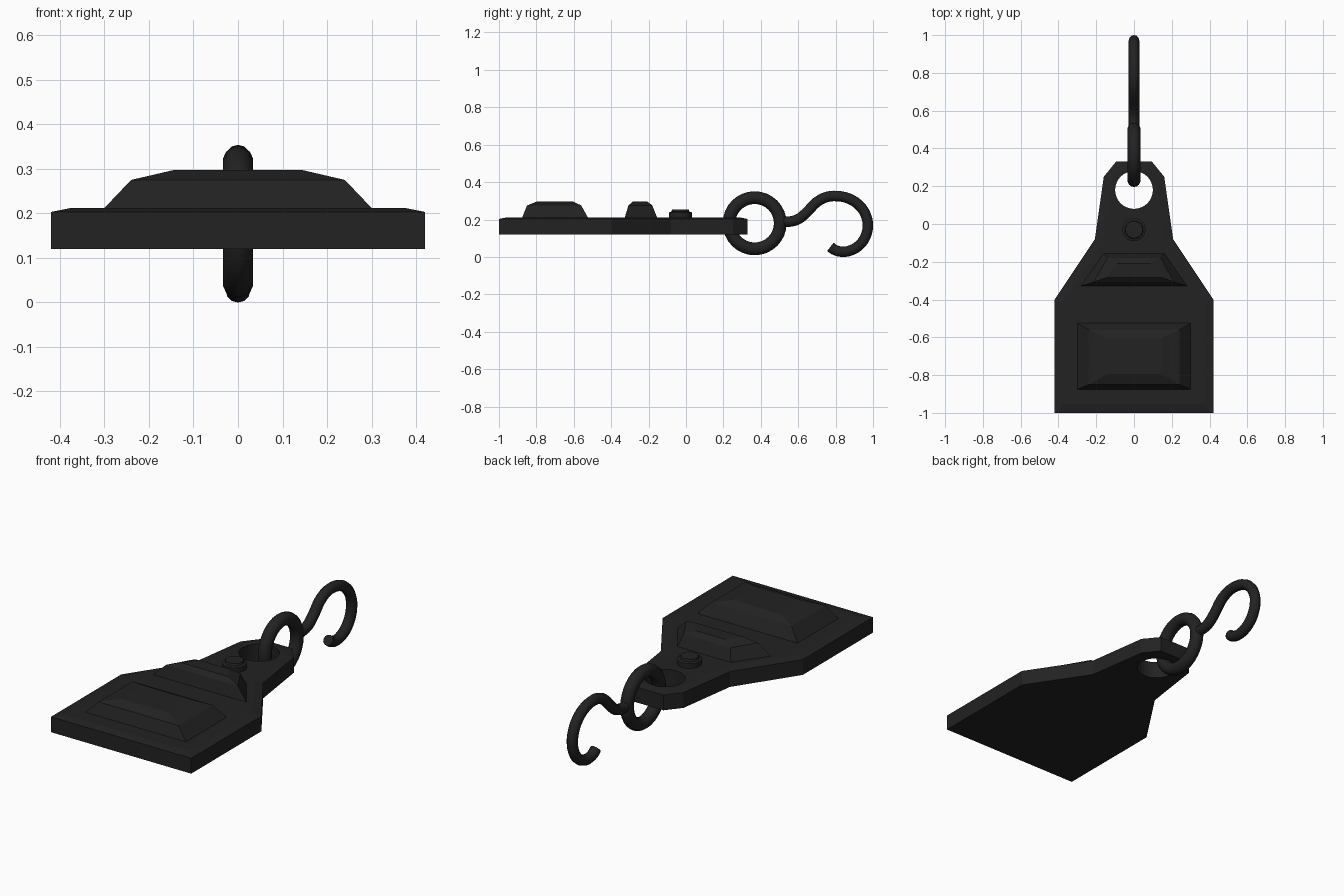
import bpy, bmesh, math

if "Cube" in bpy.data.objects:
    bpy.data.objects.remove(bpy.data.objects["Cube"])

mat = bpy.data.materials.new("dark_metal")
mat.diffuse_color = (0.016, 0.016, 0.016, 1)
mat.use_nodes = True
mat.node_tree.nodes["Principled BSDF"].inputs["Base Color"].default_value = mat.diffuse_color


def mesh_object(name, bm):
    bmesh.ops.recalc_face_normals(bm, faces=bm.faces)
    me = bpy.data.meshes.new(name)
    bm.to_mesh(me)
    bm.free()
    ob = bpy.data.objects.new(name, me)
    bpy.context.collection.objects.link(ob)
    me.materials.append(mat)
    return ob


def activate(ob):
    bpy.ops.object.select_all(action='DESELECT')
    ob.select_set(True)
    bpy.context.view_layer.objects.active = ob


def stepped_block(name, levels):
    """Loft of trapezoids: (front y, front half width, back y, back half width, z)."""
    bm = bmesh.new()
    rings = [[bm.verts.new(p) for p in ((-wf, yf, z), (wf, yf, z), (wb, yb, z), (-wb, yb, z))]
             for yf, wf, yb, wb, z in levels]
    for a, b in zip(rings, rings[1:]):
        for i in range(4):
            j = (i + 1) % 4
            bm.faces.new((a[i], a[j], b[j], b[i]))
    bm.faces.new(rings[0])
    bm.faces.new(rings[-1])
    return mesh_object(name, bm)


# Tapered plate with a shallow sloped border on top
half = [(0.42, -1.0), (0.42, -0.40), (0.207, -0.08), (0.16, 0.25), (0.095, 0.33)]
outline = half + [(-x, y) for x, y in reversed(half)]
bm = bmesh.new()
bottom = bm.faces.new([bm.verts.new((x, y, 0.12)) for x, y in outline])
ext = bmesh.ops.extrude_face_region(bm, geom=[bottom])
for v in ext["geom"]:
    if isinstance(v, bmesh.types.BMVert):
        v.co.z = 0.203
bmesh.ops.recalc_face_normals(bm, faces=bm.faces)
top = [f for f in bm.faces if f.normal.z > 0.9]
bmesh.ops.inset_region(bm, faces=top, thickness=0.045, use_even_offset=True)
for v in top[0].verts:
    v.co.z = 0.212
plate = mesh_object("plate", bm)

# Hole for the ring
bpy.ops.mesh.primitive_cylinder_add(vertices=32, radius=0.10, depth=0.5, location=(0, 0.18, 0.17))
cutter = bpy.context.object
cutter.hide_render = True
activate(plate)
mod = plate.modifiers.new("hole", 'BOOLEAN')
mod.operation = 'DIFFERENCE'
mod.object = cutter
mod.solver = 'EXACT'
bpy.ops.object.modifier_apply(modifier="hole")
bpy.data.objects.remove(cutter, do_unlink=True)

# Raised panels
stepped_block("large_panel", [(-0.875, 0.30, -0.525, 0.30, 0.205),
                              (-0.875, 0.30, -0.525, 0.30, 0.212),
                              (-0.85, 0.24, -0.56, 0.24, 0.275),
                              (-0.795, 0.145, -0.605, 0.145, 0.297)])
stepped_block("small_panel", [(-0.327, 0.28, -0.155, 0.16, 0.205),
                              (-0.327, 0.28, -0.155, 0.16, 0.212),
                              (-0.308, 0.215, -0.18, 0.14, 0.275),
                              (-0.283, 0.145, -0.208, 0.09, 0.297)])

# Round stud, turned from a stepped profile
bm = bmesh.new()
profile = [(0.061, 0.205), (0.061, 0.238), (0.048, 0.242), (0.045, 0.254)]
rings = [[bm.verts.new((r * math.cos(i * math.tau / 24), -0.03 + r * math.sin(i * math.tau / 24), z))
          for i in range(24)] for r, z in profile]
for a, b in zip(rings, rings[1:]):
    for i in range(24):
        j = (i + 1) % 24
        bm.faces.new((a[i], a[j], b[j], b[i]))
bm.faces.new(rings[0])
bm.faces.new(rings[-1])
stud = mesh_object("stud", bm)
activate(stud)
bpy.ops.object.shade_smooth_by_angle(angle=math.radians(30))

# Ring
bpy.ops.mesh.primitive_torus_add(major_segments=32, minor_segments=14, major_radius=0.137,
                                 minor_radius=0.034, location=(0, 0.367, 0.18),
                                 rotation=(0, math.pi / 2, 0))
ring = bpy.context.object
ring.name = "ring"
ring.data.materials.append(mat)
bpy.ops.object.shade_smooth()

# Hook: swept tube in the side plane
path = [(0.51, 0.19), (0.555, 0.189), (0.60, 0.202), (0.647, 0.24), (0.70, 0.294), (0.755, 0.321),
        (0.81, 0.325), (0.87, 0.312), (0.925, 0.277), (0.962, 0.222), (0.972, 0.165),
        (0.96, 0.11), (0.926, 0.062), (0.878, 0.034), (0.83, 0.028), (0.79, 0.04), (0.772, 0.054)]
cu = bpy.data.curves.new("hook", 'CURVE')
cu.dimensions = '3D'
cu.bevel_depth = 0.028
cu.bevel_resolution = 4
cu.resolution_u = 3
cu.use_fill_caps = True
sp = cu.splines.new('BEZIER')
sp.bezier_points.add(len(path) - 1)
for bp, (y, z) in zip(sp.bezier_points, path):
    bp.co = (0, y, z)
    bp.handle_left_type = bp.handle_right_type = 'AUTO'
hook = bpy.data.objects.new("hook", cu)
bpy.context.collection.objects.link(hook)
cu.materials.append(mat)
activate(hook)
bpy.ops.object.convert(target='MESH')
bpy.context.object.name = "hook"
bpy.ops.object.shade_smooth_by_angle(angle=math.radians(40))
